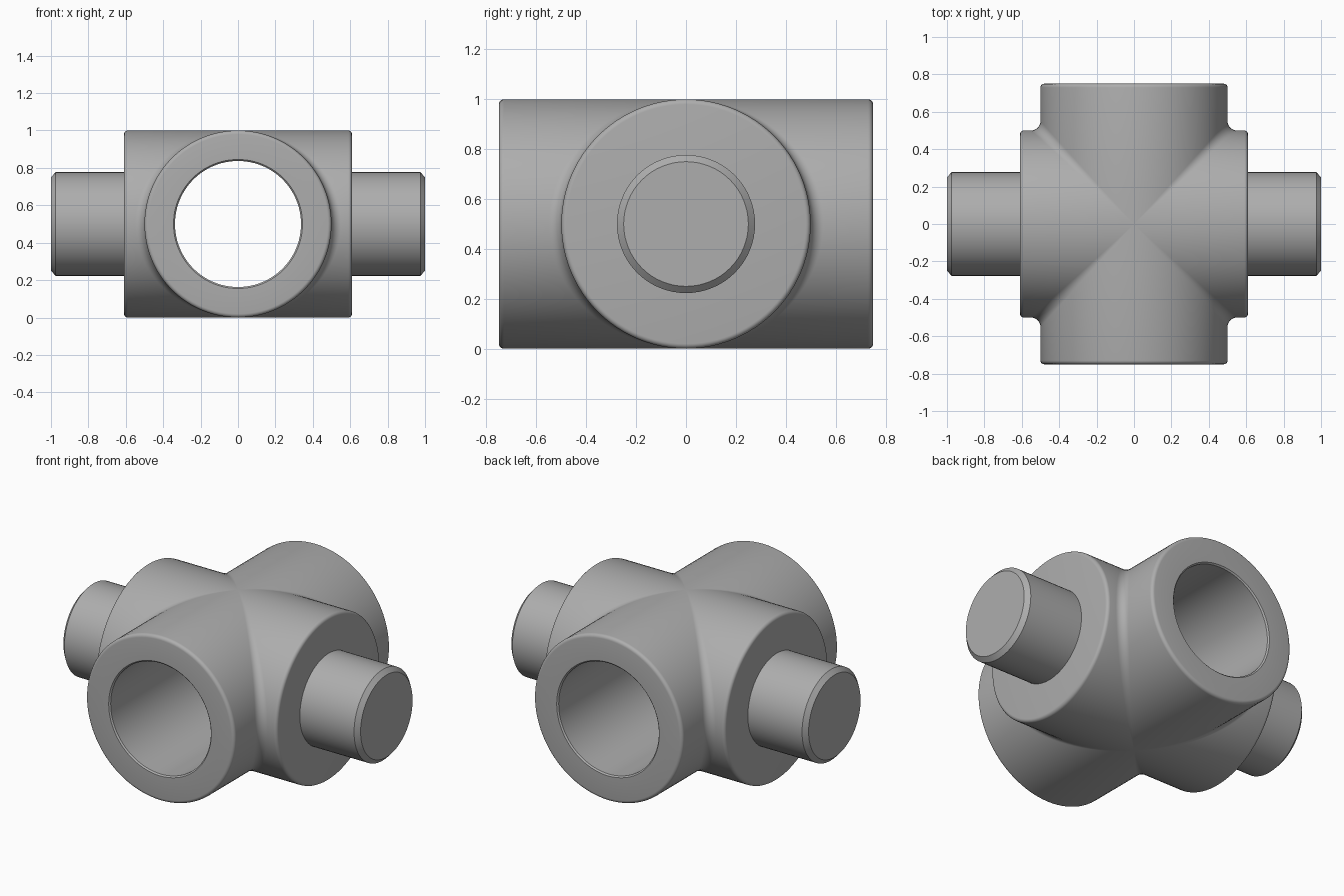
import bpy, bmesh
from math import sin, cos, pi
from mathutils import Vector

cube = bpy.data.objects.get("Cube")
if cube:
    bpy.data.objects.remove(cube)

R = 0.5            # radius of both crossing tubes, also their axis height
FILLET = 0.05      # rolling fillet where the tubes meet
EDGE = 0.02        # rounded outer rim
ARM_X, ARM_Y = 0.61, 0.75
BORE, PIN = 0.337, 0.277

steel = bpy.data.materials.new("steel_grey")
steel.use_nodes = True
grey = (0.42, 0.42, 0.42, 1)
steel.diffuse_color = grey
steel.node_tree.nodes["Principled BSDF"].inputs["Base Color"].default_value = grey


def finish(bm, name):
    bmesh.ops.remove_doubles(bm, verts=bm.verts[:], dist=1e-5)
    bmesh.ops.recalc_face_normals(bm, faces=bm.faces[:])
    mesh = bpy.data.meshes.new(name)
    bm.to_mesh(mesh)
    bm.free()
    mesh.materials.append(steel)
    obj = bpy.data.objects.new(name, mesh)
    obj.location.z = R
    bpy.context.collection.objects.link(obj)
    bpy.ops.object.select_all(action='DESELECT')
    obj.select_set(True)
    bpy.context.view_layer.objects.active = obj
    bpy.ops.object.shade_smooth_by_angle(angle=pi / 6)
    return obj


def skin(bm, rows):
    """Join equal rows of points with quads."""
    grid = [[bm.verts.new(p) for p in row] for row in rows]
    for a, b in zip(grid, grid[1:]):
        for i in range(len(a) - 1):
            bm.faces.new((a[i], a[i + 1], b[i + 1], b[i]))


def rim(end):
    """Rounded rim from the end face to the tube wall: (along, radius)."""
    return [(end - EDGE + EDGE * cos(t), R - EDGE + EDGE * sin(t))
            for t in (pi / 2 * k / 5 for k in range(6))]


# Cross body: one quarter is swept over the tube angle and mirrored around
arm = [(ARM_X, 0)] + rim(ARM_X)
tube = rim(ARM_Y)[::-1] + [(ARM_Y, BORE + 0.008), (ARM_Y - 0.008, BORE), (0, BORE)]


def quarter_row(angle):
    c, s = cos(angle), sin(angle)
    centre = Vector((c, c, s))
    centre.x *= R + FILLET
    centre.y *= R + FILLET
    centre.z *= R + FILLET
    to_arm, to_tube = Vector((0, -c, -s)), Vector((-c, 0, -s))
    row = [Vector((x, r * c, r * s)) for x, r in arm]
    for k in range(9):
        row.append(centre + to_arm.lerp(to_tube, k / 8).normalized() * FILLET)
    row += [Vector((r * c, y, r * s)) for y, r in tube]
    return row


body = bmesh.new()
STEPS = 48
for sx in (1, -1):
    for sy in (1, -1):
        skin(body, [[(p.x * sx, p.y * sy, p.z)
                     for p in quarter_row(pi * (i / STEPS - 0.5))]
                    for i in range(STEPS + 1)])
finish(body, "cross_body")

# Chamfered pins on both sides
pin_profile = [(1, 0), (1, PIN - 0.027), (0.975, PIN), (0.6, PIN), (0.6, 0)]
for side, name in ((1, "left_pin"), (-1, "right_pin")):
    pin = bmesh.new()
    skin(pin, [[(side * x, r * cos(a), r * sin(a)) for x, r in pin_profile]
               for a in (2 * pi * i / 64 for i in range(65))])
    finish(pin, name)
